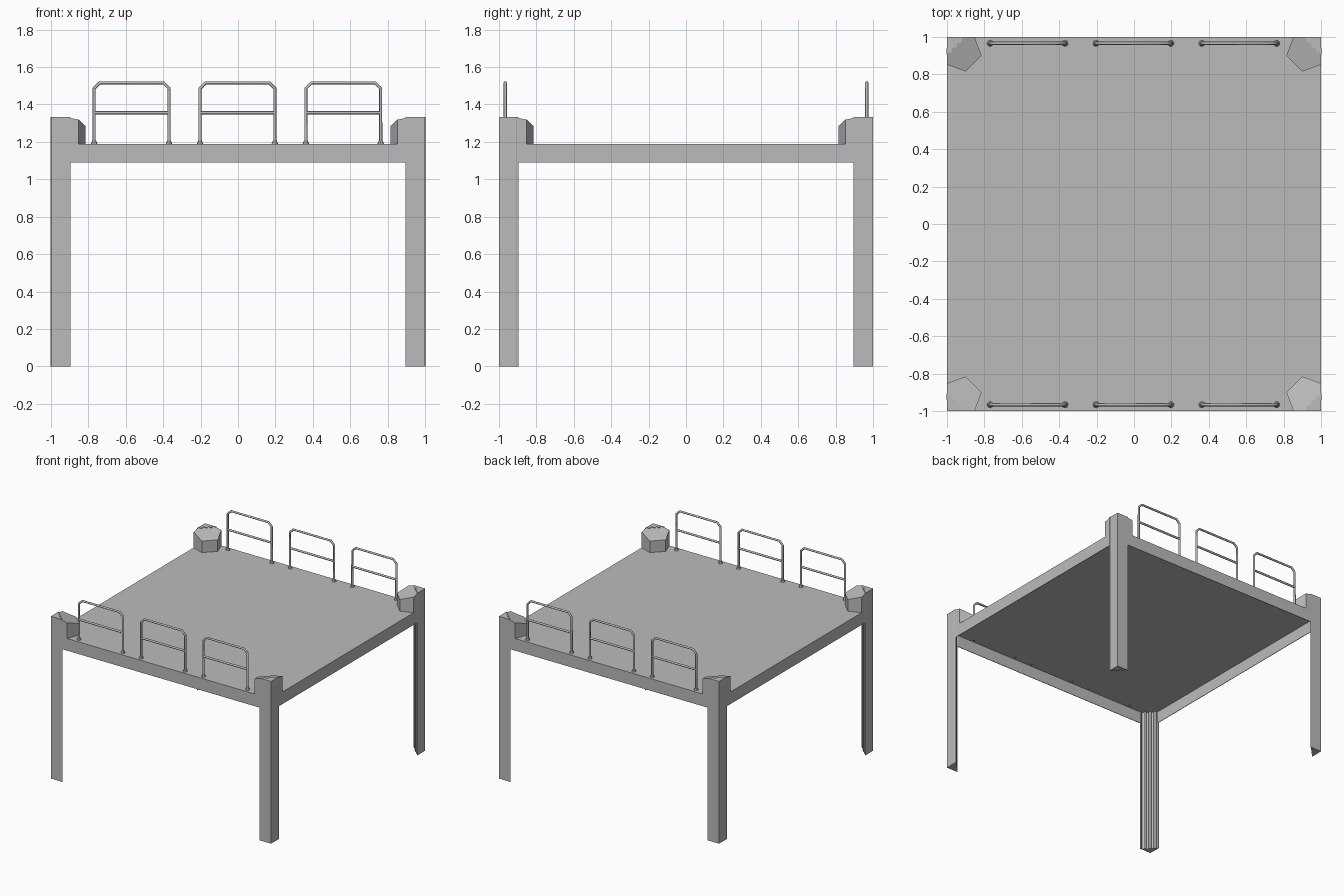
import bpy, bmesh
from math import radians
from mathutils import Vector

if "Cube" in bpy.data.objects:
    bpy.data.objects.remove(bpy.data.objects["Cube"])

# One plain grey for everything
grey = bpy.data.materials.new("grey_metal")
grey.use_nodes = True
GREY = (0.5, 0.5, 0.5, 1)
grey.diffuse_color = GREY
grey.node_tree.nodes["Principled BSDF"].inputs["Base Color"].default_value = GREY

DECK_TOP, DECK_LOW, LEG_TOP = 1.19, 1.09, 1.333


def finish(bm, name):
    bmesh.ops.recalc_face_normals(bm, faces=bm.faces)
    mesh = bpy.data.meshes.new(name)
    bm.to_mesh(mesh)
    bm.free()
    obj = bpy.data.objects.new(name, mesh)
    bpy.context.collection.objects.link(obj)
    mesh.materials.append(grey)
    return obj


def prism(name, outline, low, top):
    """Upright prism; top is a function giving the height over a point."""
    bm = bmesh.new()
    lower = [bm.verts.new((x, y, low)) for x, y in outline]
    upper = [bm.verts.new((x, y, top(x, y))) for x, y in outline]
    bm.faces.new(lower)
    bm.faces.new(upper)
    n = len(outline)
    for i in range(n):
        j = (i + 1) % n
        bm.faces.new((lower[i], lower[j], upper[j], upper[i]))
    return finish(bm, name)


def tube(name, points, radius):
    curve = bpy.data.curves.new(name, "CURVE")
    curve.dimensions = "3D"
    curve.bevel_depth = radius
    curve.bevel_resolution = 2
    curve.use_fill_caps = True
    spline = curve.splines.new("POLY")
    spline.points.add(len(points) - 1)
    for p, co in zip(spline.points, points):
        p.co = (*co, 1)
    curve.materials.append(grey)
    obj = bpy.data.objects.new(name, curve)
    bpy.context.collection.objects.link(obj)


# Deck: thin sheet with a skirt, open underneath
bm = bmesh.new()
bmesh.ops.create_cube(bm, size=1)
for v in bm.verts:
    v.co = (v.co.x * 2, v.co.y * 2, DECK_TOP if v.co.z > 0 else DECK_LOW)
bm.normal_update()
bmesh.ops.delete(bm, geom=[f for f in bm.faces if f.normal.z < -0.5], context="FACES")
deck = finish(bm, "deck")
shell = deck.modifiers.new("sheet", "SOLIDIFY")
shell.thickness = 0.006
shell.offset = -1

# Leg outline, measured from the outer corner, with a fluted inner side
leg = [(0, 0)]
a, b, inward = Vector((0.104, 0)), Vector((0, 0.104)), Vector((-0.007, -0.007))
FLUTES = 4
leg.append(tuple(a))
for i in range(FLUTES):
    for t, cut in ((0.3, 0), (0.4, 1), (0.8, 1), (0.9, 0)):
        leg.append(tuple(a.lerp(b, (i + t) / FLUTES) + inward * cut))
leg.append(tuple(b))

# Corner block outline, continuing inward from the leg
block = [(0.085, 0), (0.148, 0), (0.185, 0.1), (0.1, 0.185), (0, 0.148), (0, 0.085)]

for sx, side in ((-1, "right"), (1, "left")):
    for sy, end in ((-1, "front"), (1, "back")):
        def place(outline):
            return [(sx * (1 - x), sy * (1 - y)) for x, y in outline]

        def slope(x, y):
            d = 2 - abs(x) - abs(y)
            return LEG_TOP - 0.002 - max(0, d - 0.1) * 0.25

        prism(f"{end}_{side}_leg", place(leg), 0, lambda x, y: LEG_TOP)
        prism(f"{end}_{side}_corner_block", place(block), DECK_TOP - 0.003, slope)

# Guard rails along the front and back edges
HALF, RAIL_TOP, CORNER, R = 0.2, 1.516, 0.03, 0.0085
for sy, end in ((-1, "front"), (1, "back")):
    y = sy * 0.966
    for n, cx in enumerate((-0.569, -0.003, 0.563), 1):
        l, r = cx - HALF, cx + HALF
        name = f"{end}_rail_{n}"
        tube(name + "_hoop", [
            (l, y, DECK_TOP - 0.012), (l, y, RAIL_TOP - CORNER), (l + CORNER, y, RAIL_TOP),
            (r - CORNER, y, RAIL_TOP), (r, y, RAIL_TOP - CORNER), (r, y, DECK_TOP - 0.012)], R)
        tube(name + "_middle_bar", [(l, y, 1.356), (r, y, 1.356)], R)
        # Flared feet
        for k, x in enumerate((l, r), 1):
            bm = bmesh.new()
            bmesh.ops.create_cone(bm, cap_ends=True, segments=8, radius1=0.017,
                                  radius2=0.01, depth=0.018)
            bmesh.ops.translate(bm, verts=bm.verts, vec=(x, y, DECK_TOP + 0.009))
            finish(bm, f"{name}_foot_{k}")
